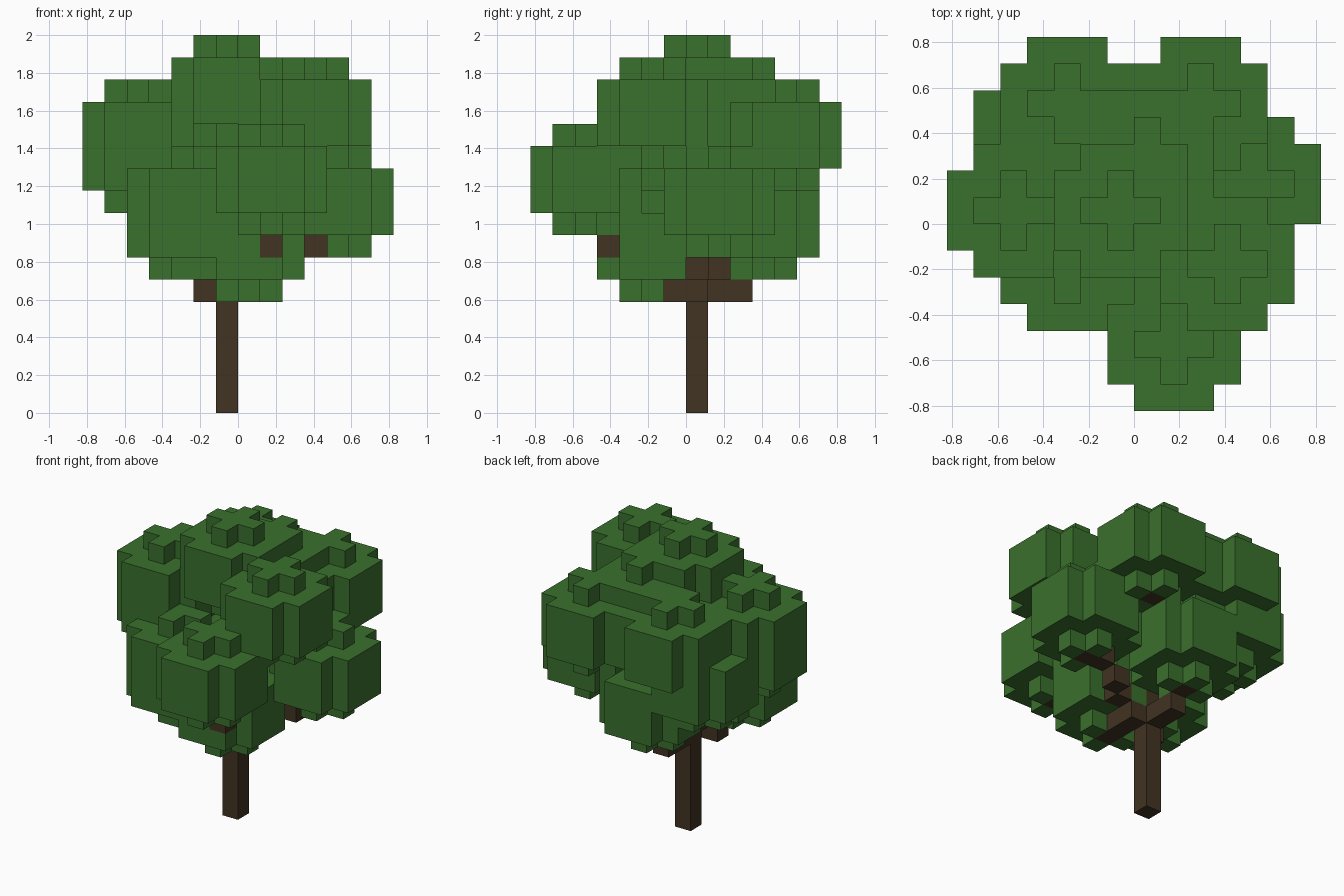
import bpy, bmesh, math
from mathutils import Vector

cube = bpy.data.objects.get("Cube")
if cube:
    bpy.data.objects.remove(cube, do_unlink=True)

UNIT = 2 / 17          # edge of one block
TRUNK = (-1, 0)        # trunk column in block coordinates
TOP = 12               # block height where the trunk ends


def material(name, colour):
    mat = bpy.data.materials.new(name)
    mat.use_nodes = True
    mat.diffuse_color = (*colour, 1)
    mat.node_tree.nodes["Principled BSDF"].inputs["Base Color"].default_value = (*colour, 1)
    return mat


def leaf_cluster(cx, cy, base):
    """Rounded clump: a small cross below and above three wide layers."""
    cells = set()
    for layer in range(5):
        radius = 2 if layer in (0, 4) else 3
        for dx in range(-2, 3):
            for dy in range(-2, 3):
                if (abs(dx) + 0.5) ** 2 + (abs(dy) + 0.5) ** 2 <= radius ** 2:
                    cells.add((cx + dx, cy + dy, base + layer))
    return cells


def branch(cx, cy, base):
    """Stepped line of blocks rising from the trunk to a clump."""
    reach = math.hypot(cx - TRUNK[0], cy - TRUNK[1])
    start = Vector((*TRUNK, int(base - reach * 0.381)))
    path = Vector((cx, cy, base)) - start
    steps = int(max(abs(c) for c in path))
    return {tuple(math.floor(c + 0.5) for c in start + path * (i / steps))
            for i in range(steps + 1)}


def block_object(name, cells, solid, mat):
    """Mesh of the block faces that are not covered by a neighbour."""
    bm = bmesh.new()
    for cell in cells:
        for axis in range(3):
            for side in (0, 1):
                near = list(cell)
                near[axis] += 2 * side - 1
                if tuple(near) in solid:
                    continue
                u, v = (axis + 1) % 3, (axis + 2) % 3
                ring = []
                for a, b in ((0, 0), (1, 0), (1, 1), (0, 1)):
                    p = Vector(cell)
                    p[axis] += side
                    p[u] += a
                    p[v] += b
                    ring.append(bm.verts.new(p * UNIT))
                bm.faces.new(ring if side else ring[::-1])
    bmesh.ops.remove_doubles(bm, verts=bm.verts, dist=UNIT / 100)
    bmesh.ops.dissolve_limit(bm, angle_limit=0.01, verts=bm.verts, edges=bm.edges)
    mesh = bpy.data.meshes.new(name)
    bm.to_mesh(mesh)
    bm.free()
    mesh.materials.append(mat)
    obj = bpy.data.objects.new(name, mesh)
    bpy.context.collection.objects.link(obj)
    return obj


# Clump centres: column and base height
clumps = [
    (1, -5, 8), (0, -2, 5), (-3, -2, 6), (-3, -2, 7),    # front
    (4, 1, 7), (3, -2, 11),                              # left side
    (-5, 0, 9), (-5, 0, 10), (-4, 3, 8),                 # right side
    (-3, 4, 10), (2, 4, 10), (-1, 3, 6), (0, 2, 11),     # back
]

wood = {(*TRUNK, z) for z in range(TOP + 1)}
leaves = leaf_cluster(*TRUNK, TOP)
for clump in clumps:
    wood |= branch(*clump)
    leaves |= leaf_cluster(*clump)
leaves -= wood
solid = wood | leaves

block_object("trunk_and_branches", wood, solid, material("bark brown", (0.054, 0.033, 0.016)))
block_object("foliage", leaves, solid, material("leaf green", (0.042, 0.162, 0.026)))
